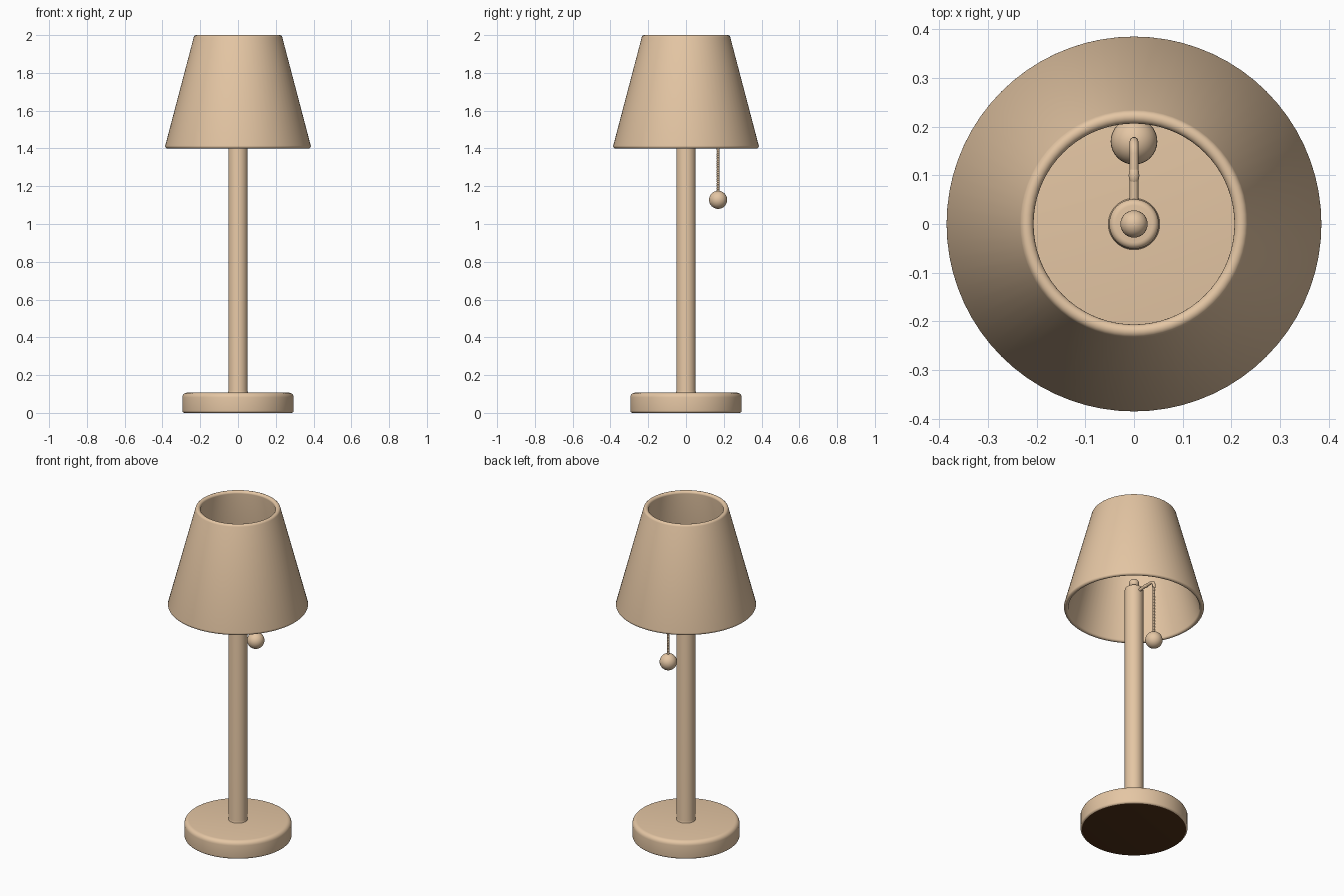
import bpy, bmesh, math
from mathutils import Vector

if "Cube" in bpy.data.objects:
    bpy.data.objects.remove(bpy.data.objects["Cube"])


def material(name, rgb):
    m = bpy.data.materials.new(name)
    m.diffuse_color = (*rgb, 1)
    m.use_nodes = True
    m.node_tree.nodes["Principled BSDF"].inputs["Base Color"].default_value = m.diffuse_color
    return m


TAN = material("warm tan", (0.78, 0.565, 0.37))
DARK = material("dark brown", (0.08, 0.03, 0.009))


def finish(obj, mat, angle=50):
    obj.data.materials.append(mat)
    bpy.ops.object.select_all(action='DESELECT')
    obj.select_set(True)
    bpy.context.view_layer.objects.active = obj
    bpy.ops.object.shade_smooth_by_angle(angle=math.radians(angle))
    return obj


def lathe(name, profile, mat, closed=False, steps=72):
    """Spin (radius, z) points around z."""
    bm = bmesh.new()
    rings = []
    for r, z in profile:
        if r < 1e-6:
            rings.append([bm.verts.new((0, 0, z))] * steps)
        else:
            rings.append([bm.verts.new((r * math.cos(a), r * math.sin(a), z))
                          for a in (2 * math.pi * i / steps for i in range(steps))])
    pairs = list(zip(rings, rings[1:])) + ([(rings[-1], rings[0])] if closed else [])
    for lo, hi in pairs:
        for i in range(steps):
            j = (i + 1) % steps
            bm.faces.new(list(dict.fromkeys((lo[i], lo[j], hi[j], hi[i]))))
    bmesh.ops.recalc_face_normals(bm, faces=bm.faces)
    me = bpy.data.meshes.new(name)
    bm.to_mesh(me)
    bm.free()
    obj = bpy.data.objects.new(name, me)
    bpy.context.collection.objects.link(obj)
    return finish(obj, mat)


def arc(cx, cz, r, a0, a1, n=5):
    return [(cx + r * math.cos(math.radians(a0 + (a1 - a0) * i / n)),
             cz + r * math.sin(math.radians(a0 + (a1 - a0) * i / n))) for i in range(n + 1)]


def ball(name, loc, r, seg=32):
    bpy.ops.mesh.primitive_uv_sphere_add(radius=r, location=loc, segments=seg, ring_count=seg // 2)
    bpy.context.object.name = name
    return finish(bpy.context.object, TAN)


# Base with rounded edges and a dark underside
base = lathe("base", [(0, 0)] + arc(0.283, 0.012, 0.012, -90, 0)
             + arc(0.27, 0.082, 0.025, 0, 90) + [(0, 0.107)], TAN)
base.data.materials.append(DARK)
for p in base.data.polygons:
    if p.normal.z < -0.95:
        p.material_index = 1

# Pole with a rounded top, a flared foot and a top knob
lathe("pole", [(0.055, 0.1), (0.052, 0.11), (0.051, 0.12)]
      + arc(0.038, 1.518, 0.013, 0, 90) + [(0, 1.531)], TAN)
ball("top_knob", (0, 0, 1.56), 0.028)

# Hollow tapered shade with rounded rims, open at both ends
lathe("shade", arc(0.373, 1.412, 0.0125, -180, 14, 8)
      + arc(0.2205, 1.986, 0.014, 14, 180, 8), TAN, closed=True)

# Switch arm: comes out of the pole, then bends downward
Y, Z = 0.17, 1.502
path = [(0.03, Z - 0.004), (0.10, Z)] + arc(Y - 0.025, Z - 0.025, 0.025, 90, 0, 6) + [(Y, Z - 0.04)]
cu = bpy.data.curves.new("switch_arm", 'CURVE')
cu.dimensions = '3D'
cu.bevel_depth = 0.009
cu.bevel_resolution = 3
cu.use_fill_caps = True
sp = cu.splines.new('POLY')
sp.points.add(len(path) - 1)
for pt, (y, z) in zip(sp.points, path):
    pt.co = (0, y, z, 1)
arm = bpy.data.objects.new("switch_arm", cu)
bpy.context.collection.objects.link(arm)
bpy.context.view_layer.objects.active = arm
arm.select_set(True)
bpy.ops.object.convert(target='MESH')
finish(bpy.context.object, TAN)
ball("arm_collar", (0, 0.10, Z), 0.011, 16).scale.y = 1.8

# Beaded pull chain, joined from small overlapping beads
bm = bmesh.new()
z = Z - 0.04
while z > 1.165:
    geo = bmesh.ops.create_uvsphere(bm, u_segments=12, v_segments=8, radius=0.008)
    bmesh.ops.translate(bm, verts=geo["verts"], vec=Vector((0, Y, z)))
    z -= 0.0095
me = bpy.data.meshes.new("pull_chain")
bm.to_mesh(me)
bm.free()
chain = bpy.data.objects.new("pull_chain", me)
bpy.context.collection.objects.link(chain)
finish(chain, TAN)

# Pull ball at the end of the chain
ball("pull_ball", (0, Y, 1.128), 0.048)
